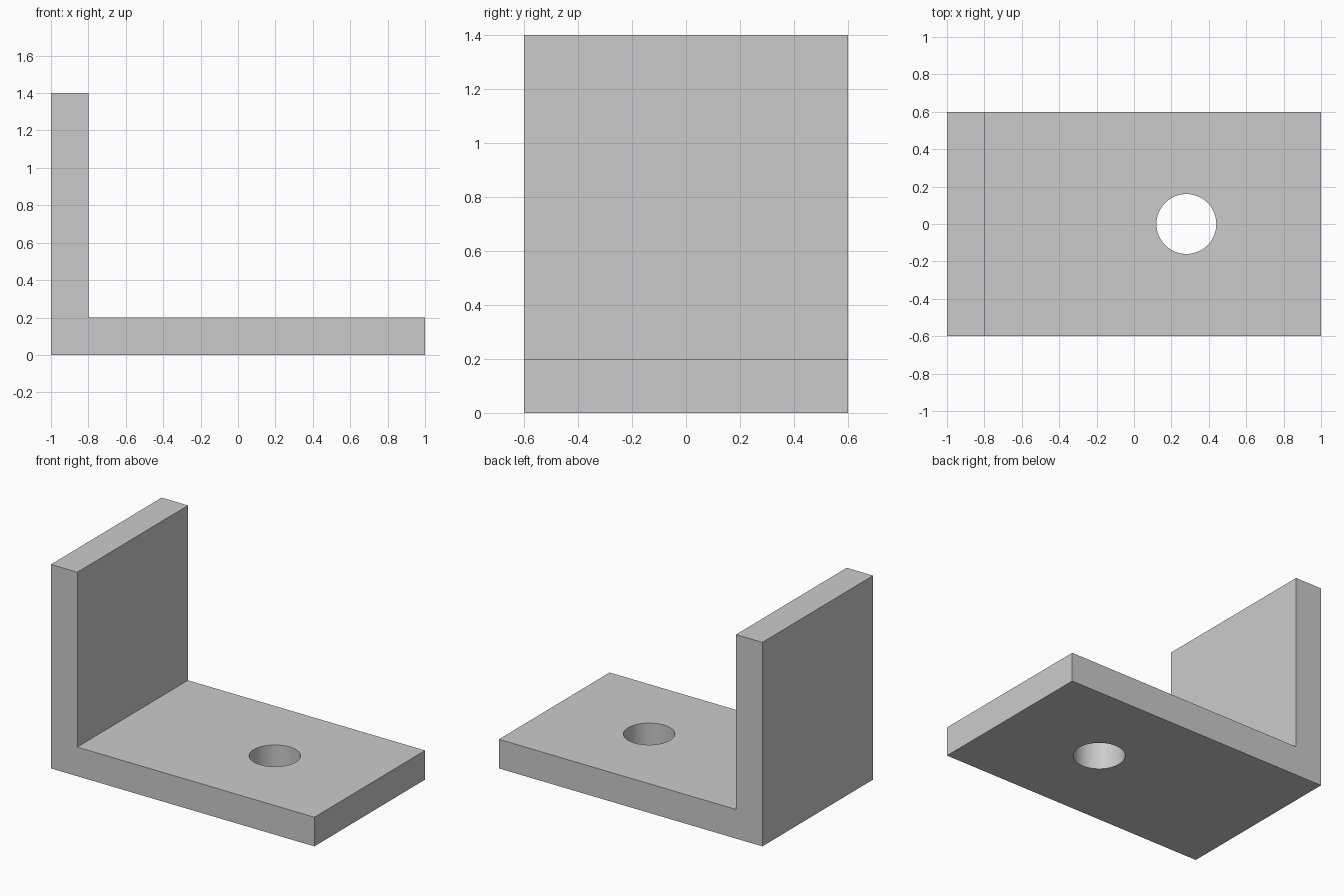
import bpy
import bmesh
from math import radians

cube = bpy.data.objects.get("Cube")
if cube:
    bpy.data.objects.remove(cube, do_unlink=True)

WIDTH, THICK, HEIGHT, DEPTH = 2.0, 0.2, 1.4, 1.2
HOLE_X, HOLE_RADIUS = 0.28, 0.16

# Single plain grey finish
grey = bpy.data.materials.new("light_grey")
grey.use_nodes = True
colour = (0.6, 0.6, 0.6, 1)
grey.diffuse_color = colour
grey.node_tree.nodes["Principled BSDF"].inputs["Base Color"].default_value = colour

# L-shaped profile extruded from front to back
left, right, front = -WIDTH / 2, WIDTH / 2, -DEPTH / 2
inner = left + THICK
profile = [(left, 0), (right, 0), (right, THICK),
           (inner, THICK), (inner, HEIGHT), (left, HEIGHT)]
bm = bmesh.new()
face = bm.faces.new([bm.verts.new((x, front, z)) for x, z in profile])
extruded = bmesh.ops.extrude_face_region(bm, geom=[face])["geom"]
back_verts = [v for v in extruded if isinstance(v, bmesh.types.BMVert)]
bmesh.ops.translate(bm, verts=back_verts, vec=(0, DEPTH, 0))
bmesh.ops.recalc_face_normals(bm, faces=bm.faces)
mesh = bpy.data.meshes.new("angle_bracket")
bm.to_mesh(mesh)
bm.free()
mesh.materials.append(grey)
bracket = bpy.data.objects.new("angle_bracket", mesh)
bpy.context.collection.objects.link(bracket)

# Round bolt hole through the base
bpy.ops.mesh.primitive_cylinder_add(vertices=64, radius=HOLE_RADIUS, depth=THICK * 3,
                                    location=(HOLE_X, 0, THICK / 2))
cutter = bpy.context.object
cutter.name = "hole_cutter"
cutter.hide_render = True
cutter.data.materials.append(grey)
cut = bracket.modifiers.new("bolt_hole", 'BOOLEAN')
cut.operation = 'DIFFERENCE'
cut.solver = 'EXACT'
cut.object = cutter

bpy.ops.object.select_all(action='DESELECT')
bracket.select_set(True)
bpy.context.view_layer.objects.active = bracket
bpy.ops.object.modifier_apply(modifier=cut.name)
bpy.data.objects.remove(cutter, do_unlink=True)

# Smooth hole wall, crisp plate edges
bpy.ops.object.shade_smooth_by_angle(angle=radians(30))
